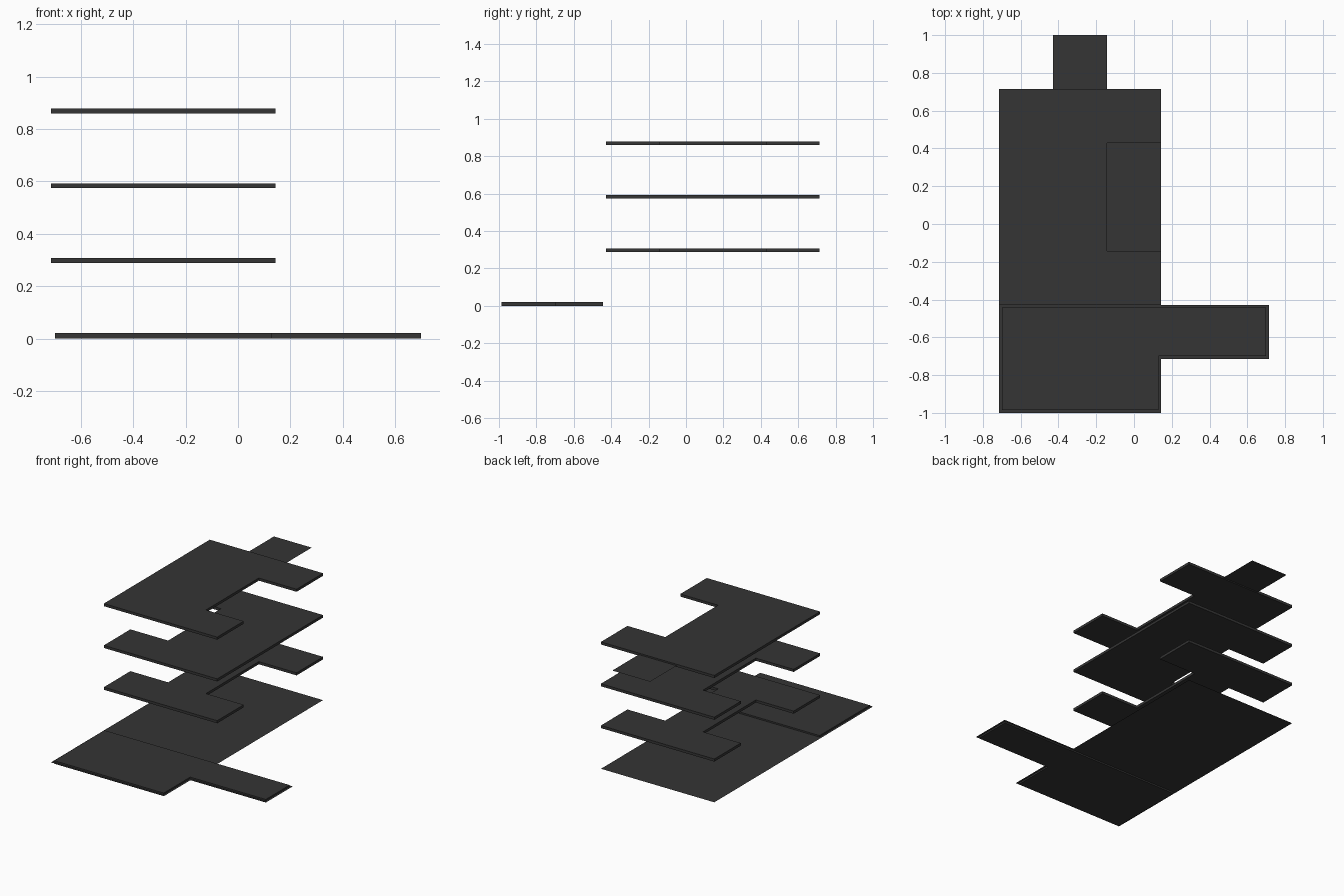
import bpy, bmesh

if "Cube" in bpy.data.objects:
    bpy.data.objects.remove(bpy.data.objects["Cube"])

U = 1 / 7            # plan module
T = 0.021            # slab thickness
STOREY = 2 * U

dark = bpy.data.materials.new("dark_grey")
dark.diffuse_color = (0.035, 0.035, 0.035, 1)
dark.use_nodes = True
dark.node_tree.nodes["Principled BSDF"].inputs["Base Color"].default_value = dark.diffuse_color


def plate(name, outline, z, thickness=0.0):
    """Flat plan outline (in modules), extruded upward if thick."""
    bm = bmesh.new()
    face = bm.faces.new([bm.verts.new((x * U, y * U, z)) for x, y in outline])
    if thickness:
        ext = bmesh.ops.extrude_face_region(bm, geom=[face])
        top = [g for g in ext["geom"] if isinstance(g, bmesh.types.BMVert)]
        bmesh.ops.translate(bm, vec=(0, 0, thickness), verts=top)
        bmesh.ops.recalc_face_normals(bm, faces=bm.faces)
    mesh = bpy.data.meshes.new(name)
    bm.to_mesh(mesh)
    bm.free()
    mesh.materials.append(dark)
    obj = bpy.data.objects.new(name, mesh)
    bpy.context.collection.objects.link(obj)
    return obj


def floor_outline(left_notch, right_notch):
    """Rectangular storey with optional side notches."""
    pts = [(-5, -3), (1, -3)]
    if right_notch:
        pts += [(1, -1), (-1, -1), (-1, 3), (1, 3)]
    pts += [(1, 5), (-5, 5)]
    if left_notch:
        pts += [(-5, 3), (-3, 3), (-3, -1), (-5, -1)]
    return pts


def forecourt_outline(i):
    """L-shaped front area, inset by i modules."""
    return [(-5 + i, -7 + i), (1 - i, -7 + i), (1 - i, -5 + i),
            (5 - i, -5 + i), (5 - i, -3 - i), (-5 + i, -3 - i)]


# Ground level: thin sheets and the inset front slab
plate("ground_sheet", floor_outline(False, False), T / 2)
plate("forecourt_sheet", forecourt_outline(0), T / 2)
plate("forecourt_slab", forecourt_outline(0.1), 0, T)

# Upper storeys with their notches
for level, notches in enumerate([(True, True), (True, False), (False, True)], 1):
    plate(f"floor_slab_{level}", floor_outline(*notches), level * STOREY + 0.003, T - 0.003)

# Thin balcony sheet at the back of the top storey
plate("balcony_sheet", [(-3, 5), (-1, 5), (-1, 7), (-3, 7)], 3 * STOREY + T / 2)
